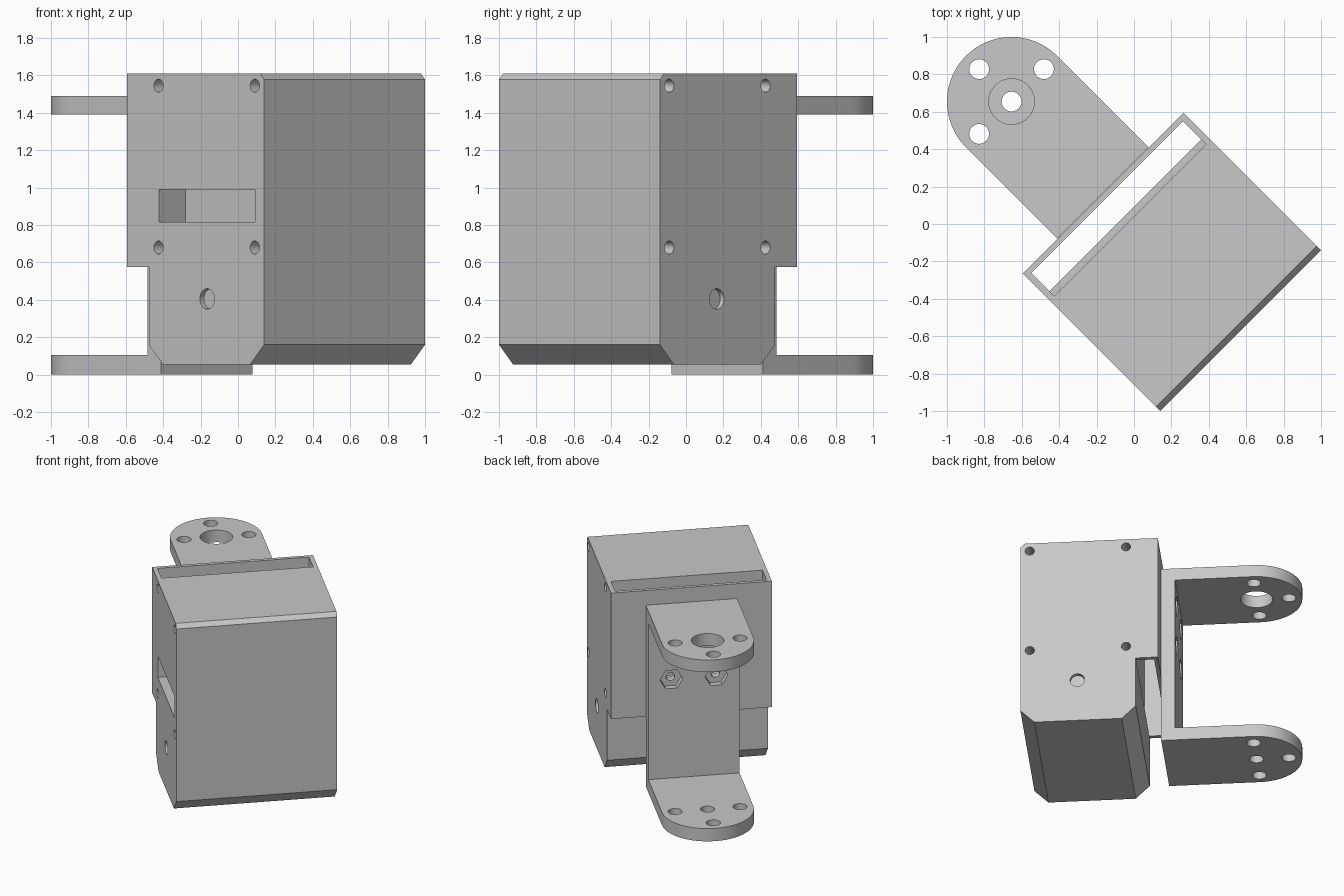
import bpy, bmesh, math
from mathutils import Vector

cube = bpy.data.objects.get("Cube")
if cube:
    bpy.data.objects.remove(cube, do_unlink=True)

grey = bpy.data.materials.new("light_grey_plastic")
grey.use_nodes = True
COLOUR = (0.58, 0.58, 0.58, 1)
grey.diffuse_color = COLOUR
grey.node_tree.nodes["Principled BSDF"].inputs["Base Color"].default_value = COLOUR


def prism(name, outline, axis, lo, hi):
    """Extrude a 2D outline along one axis (0, 1 or 2) from lo to hi."""
    bm = bmesh.new()
    verts = []
    for p in outline:
        co = list(p)
        co.insert(axis, lo)
        verts.append(bm.verts.new(co))
    face = bm.faces.new(verts)
    out = bmesh.ops.extrude_face_region(bm, geom=[face])
    step = Vector((0, 0, 0))
    step[axis] = hi - lo
    moved = [g for g in out["geom"] if isinstance(g, bmesh.types.BMVert)]
    bmesh.ops.translate(bm, verts=moved, vec=step)
    bmesh.ops.recalc_face_normals(bm, faces=bm.faces[:])
    mesh = bpy.data.meshes.new(name)
    bm.to_mesh(mesh)
    bm.free()
    mesh.materials.append(grey)
    obj = bpy.data.objects.new(name, mesh)
    bpy.context.scene.collection.objects.link(obj)
    return obj


def ring(a, b, r, n=32):
    return [(a + r * math.cos(math.tau * i / n), b + r * math.sin(math.tau * i / n))
            for i in range(n)]


def rect(a0, a1, b0, b1):
    return [(a0, b0), (a1, b0), (a1, b1), (a0, b1)]


def combine(obj, outline, axis, lo, hi, operation="DIFFERENCE"):
    """Apply a boolean with a temporary prism."""
    cutter = prism("cutter", outline, axis, lo, hi)
    mod = obj.modifiers.new("cut", "BOOLEAN")
    mod.operation, mod.solver, mod.object = operation, "EXACT", cutter
    graph = bpy.context.evaluated_depsgraph_get()
    graph.update()
    result = bpy.data.meshes.new_from_object(obj.evaluated_get(graph))
    obj.modifiers.clear()
    obj.data = result
    bpy.data.objects.remove(cutter, do_unlink=True)


HALF = 0.608           # half width of the housing
BACK = 0.233           # rear face, where the bracket bolts on
nut_spots = [(x, z) for x in (-0.17, 0.17) for z in (0.915, 1.26)]

# Housing: stepped and chamfered side profile
housing = prism("motor_housing", [
    (-0.806, 0.16), (-0.70, 0.055), (-0.04, 0.055), (0.066, 0.16),
    (0.066, 0.575), (BACK, 0.575), (BACK, 1.61), (-0.774, 1.61), (-0.806, 1.578),
], 0, -HALF, HALF)

# Slot behind the rear wall, open at the top and below the step
combine(housing, rect(-0.573, 0.573, 0.03, 0.203), 2, 0.575, 1.7)

# Side screw holes and shallow round recesses
for side in (-1, 1):
    def bore(y, z, r, depth):
        lo, hi = sorted((side * (HALF - depth), side * (HALF + 0.1)))
        combine(housing, ring(y, z, r, 24), 0, lo, hi)
    for y in (-0.735, -0.007):
        for z in (0.68, 1.545):
            # holes beside the slot stay inside the solid body
            bore(y, z, 0.035, 0.2)
    bore(-0.375, 0.405, 0.055, 0.03)

# Side window pocket
combine(housing, rect(-0.735, -0.01, 0.815, 0.99), 0, -HALF - 0.1, -HALF + 0.2)

# Bolt holes through the rear wall
for x, z in nut_spots:
    combine(housing, ring(x, z, 0.033, 24), 1, 0.15, 0.3)

# Bracket: U-shaped profile trimmed to rounded arm ends
PIVOT, ARM = 0.926, 0.345
bracket = prism("u_bracket", [
    (0.236, 0), (1.4, 0), (1.4, 0.105), (0.34, 0.105),
    (0.34, 1.39), (1.4, 1.39), (1.4, 1.49), (0.236, 1.49),
], 0, -0.5, 0.5)
arc = [(ARM * math.cos(math.pi * i / 40), PIVOT + ARM * math.sin(math.pi * i / 40))
       for i in range(41)]
combine(bracket, arc + [(-ARM, 0.1), (ARM, 0.1)], 2, -0.2, 1.7, "INTERSECT")

# Three bolt holes through both arms
for x, y in ((-0.245, PIVOT), (0.245, PIVOT), (0, PIVOT + 0.245)):
    combine(bracket, ring(x, y, 0.053), 2, -0.2, 1.7)

# Pivot holes: wide above, narrow below
combine(bracket, ring(0, PIVOT, 0.122, 48), 2, 1.2, 1.7)
combine(bracket, ring(0, PIVOT, 0.053), 2, -0.2, 0.3)

# Hexagonal nut pockets with bolt holes in the bracket plate
for x, z in nut_spots:
    combine(bracket, ring(x, z, 0.086, 6), 1, 0.29, 0.4)
    combine(bracket, ring(x, z, 0.033, 24), 1, 0.2, 0.4)

# Turn the assembly and shade it
bpy.ops.object.select_all(action="DESELECT")
for obj in (housing, bracket):
    obj.rotation_euler.z = math.pi / 4
    obj.select_set(True)
    bpy.context.view_layer.objects.active = obj
bpy.ops.object.shade_smooth_by_angle(angle=math.radians(30))
